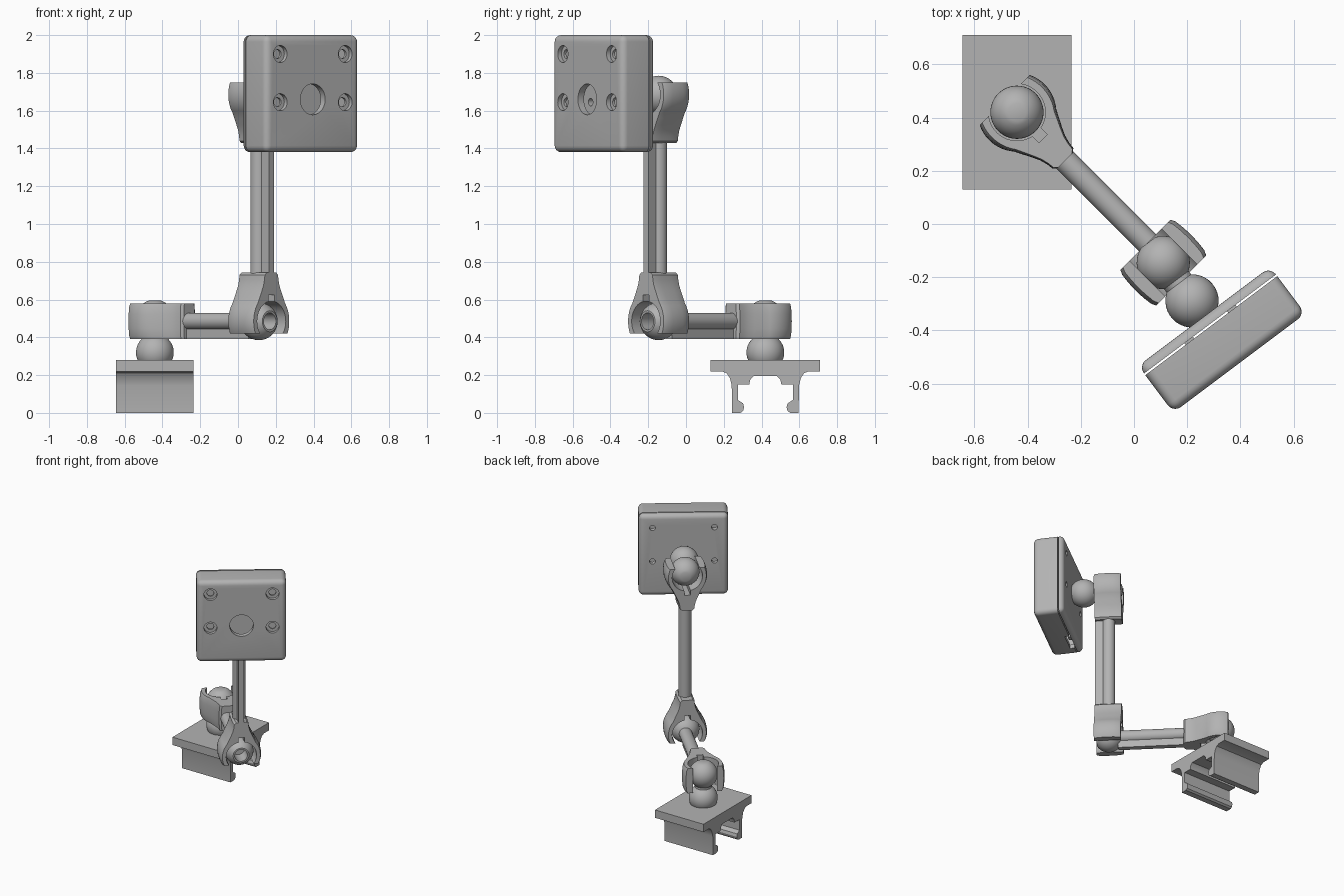
import bpy, bmesh
from math import sin, cos, radians, pi
from mathutils import Vector, Matrix

if "Cube" in bpy.data.objects:
    bpy.data.objects.remove(bpy.data.objects["Cube"])

GREY = (0.45, 0.45, 0.45, 1)
grey = bpy.data.materials.new("plain grey")
grey.use_nodes = True
grey.diffuse_color = GREY
grey.node_tree.nodes["Principled BSDF"].inputs["Base Color"].default_value = GREY


def finish(name, bm):
    bmesh.ops.recalc_face_normals(bm, faces=bm.faces[:])
    mesh = bpy.data.meshes.new(name)
    bm.to_mesh(mesh)
    bm.free()
    mesh.materials.append(grey)
    ob = bpy.data.objects.new(name, mesh)
    bpy.context.collection.objects.link(ob)
    return ob


def box(name, lo, hi, bevel=0):
    bm = bmesh.new()
    lo, hi = Vector(lo), Vector(hi)
    bmesh.ops.create_cube(bm, size=1)
    bmesh.ops.scale(bm, vec=hi - lo, verts=bm.verts[:])
    bmesh.ops.translate(bm, vec=(lo + hi) / 2, verts=bm.verts[:])
    if bevel:
        bmesh.ops.bevel(bm, geom=bm.edges[:], offset=bevel, segments=5,
                        profile=0.5, affect='EDGES')
    return finish(name, bm)


def cylinder(name, r, start, end):
    """Round bar between two points."""
    start, end = Vector(start), Vector(end)
    axis = end - start
    bm = bmesh.new()
    turn = axis.to_track_quat('Z', 'Y').to_matrix().to_4x4()
    bmesh.ops.create_cone(bm, cap_ends=True, segments=40, radius1=r, radius2=r,
                          depth=axis.length,
                          matrix=Matrix.Translation((start + end) / 2) @ turn)
    return finish(name, bm)


def lathe(name, profile):
    """Revolve (radius, height) points about z."""
    bm = bmesh.new()
    vs = [bm.verts.new((r, 0, h)) for r, h in profile]
    es = [bm.edges.new(p) for p in zip(vs, vs[1:])]
    bmesh.ops.spin(bm, geom=vs + es, cent=(0, 0, 0), axis=(0, 0, 1),
                   angle=2 * pi, steps=48)
    bmesh.ops.remove_doubles(bm, verts=bm.verts[:], dist=0.0005)
    return finish(name, bm)


def arc(r, a0, a1, h=0, steps=14):
    angles = [radians(a0 + (a1 - a0) * i / steps) for i in range(steps + 1)]
    return [(r * cos(a), h + r * sin(a)) for a in angles]


def loft(name, rings):
    """Skin a stack of matching closed rings, capped at both ends."""
    bm = bmesh.new()
    rows = [[bm.verts.new(p) for p in ring] for ring in rings]
    for a, b in zip(rows, rows[1:]):
        for i in range(len(a)):
            j = (i + 1) % len(a)
            bm.faces.new((a[i], a[j], b[j], b[i]))
    bm.faces.new(rows[0])
    bm.faces.new(rows[-1])
    return finish(name, bm)


def cut(ob, *cutters):
    for cutter in cutters:
        mod = ob.modifiers.new("cut", 'BOOLEAN')
        mod.operation, mod.object, mod.solver = 'DIFFERENCE', cutter, 'EXACT'
        bpy.context.view_layer.objects.active = ob
        bpy.ops.object.modifier_apply(modifier=mod.name)
        bpy.data.objects.remove(cutter)
    return ob


def frame(origin, normal, along):
    """Local axes: x sideways, y along normal, z along the part."""
    n, d = Vector(normal), Vector(along)
    m = Matrix((n.cross(d), n, d)).transposed().to_4x4()
    return Matrix.Translation(origin) @ m


def place(ob, m):
    ob.matrix_world = m
    return ob


# Shared joint positions and directions
UP = Vector((0, 0, 1))
REACH = Vector((1, -1, 0)).normalized()
FACING = Vector((0.6, -0.8, 0))
base_joint = Vector((-0.44, 0.42, 0.485))
elbow = Vector((0.11, -0.145, 0.485))
wrist = Vector((0.11, -0.145, 1.685))
HALF = 0.095


# Rail clamp: mirrored profile extruded along x
half = [(0.29, 0.28), (0.29, 0.22), (0.23, 0.22), (0.205, 0.21), (0.188, 0.185),
        (0.178, 0.145), (0.176, 0), (0.132, 0), (0.118, 0.01), (0.112, 0.03),
        (0.118, 0.05), (0.132, 0.06), (0.146, 0.068), (0.146, 0.15),
        (0.085, 0.15), (0.08, 0.175), (0.062, 0.195)]
outline = half + [(-y, z) for y, z in reversed(half)]
loft("rail_clamp", [[(x, 0.42 + y, z) for y, z in outline] for x in (-0.645, -0.235)])

# Twin ball studs, one on the clamp and one behind the display
stud = arc(0.1, -90, 55) + arc(0.1, -55, 70, h=0.18) + [(0, 0.18 + 0.1 * sin(radians(70)))]
place(lathe("base_stud", stud), Matrix.Translation((-0.44, 0.42, 0.32)))
place(lathe("display_stud", stud), frame(wrist + FACING * 0.18, UP, -FACING))


# Split sockets with two curved jaws and a tapered neck
def socket(name, m):
    right = arc(0.148, -26, 40) + [(0.098, 0.125), (0.08, 0.16), (0.066, 0.19),
                                   (0.058, 0.22), (0.055, 0.245), (0.04, 0.257)]
    plan = right + [(-a, d) for a, d in reversed(right)]
    rings = [[(a * s, n * HALF, d) for a, d in plan]
             for n, s in ((-1, 0.9), (-0.8, 0.96), (-0.4, 0.99), (0, 1),
                          (0.4, 0.99), (0.8, 0.96), (1, 0.9))]
    ob = loft(name, rings)
    cut(ob, cylinder("bore", 0.107, (0, -0.2, 0), (0, 0.2, 0)),
        box("slot", (-0.022, -0.2, 0), (0.022, 0.2, 0.14)))
    place(ob, m)


# Rods are round with a narrow flat foot on one side
def rod(name, m, start, end):
    place(cylinder(name, 0.045, (0, 0, start), (0, 0, end)), m)
    place(box(name + "_foot", (-0.02, -HALF, start), (0.02, 0, end)), m)


lower = frame(base_joint, UP, REACH)
socket("base_socket", lower)
rod("lower_rod", lower, 0.2, 0.72)
ball = arc(0.1, -90, 56) + [(0.045, 0.083), (0.045, -0.03), (0, -0.03)]
place(lathe("elbow_ball", ball), frame(elbow, UP, REACH))

upper = frame(elbow, -REACH, UP)
socket("elbow_socket", upper)
socket("wrist_socket", frame(wrist, -REACH, -UP))
rod("upper_rod", upper, 0.2, 1.0)

# Display housing: local x is across, y points backwards, z is up
W, D = 0.31, 0.11
SEAM = 0.07


def shell(name):
    return box(name, (-W, -D, -W), (W, D, W), 0.035)


screws = [(x, z) for x in (-0.215, 0.215) for z in (0.21, -0.045)]
case = cut(shell("display_case"),
           box("behind", (-1, SEAM - 0.004, -1), (1, 1, 1)),
           box("hollow", (-0.28, -0.07, -0.28), (0.28, 0.5, 0.28)),
           cylinder("window", 0.082, (0, -0.3, -0.03), (0, 0, -0.03)),
           box("cable_gap", (-0.22, 0.035, -0.4), (-0.05, 0.2, -0.2)))
lid = cut(shell("display_lid"), box("before", (-1, -1, -1), (1, SEAM + 0.004, 1)))
for x, z in screws:
    cut(case, cylinder("recess", 0.045, (x, -0.3, z), (x, -0.085, z)),
        cylinder("hole", 0.024, (x, -0.3, z), (x, 0, z)))
    cut(lid, cylinder("hole", 0.02, (x, 0, z), (x, 0.3, z)))
tabs = [box("seam_tab", (x - 0.02, 0.05, z - 0.01), (x + 0.02, 0.09, z + 0.01))
        for x in (-0.1, 0.1) for z in (-0.29, 0.29)]
housing = frame((0.33, -0.435, 1.69), -FACING, UP)
for ob in [case, lid] + tabs:
    place(ob, housing)

# Smooth the curves, keep the edges crisp
for ob in bpy.context.scene.objects:
    ob.select_set(ob.type == 'MESH')
bpy.context.view_layer.objects.active = case
bpy.ops.object.shade_smooth_by_angle(angle=radians(32))
